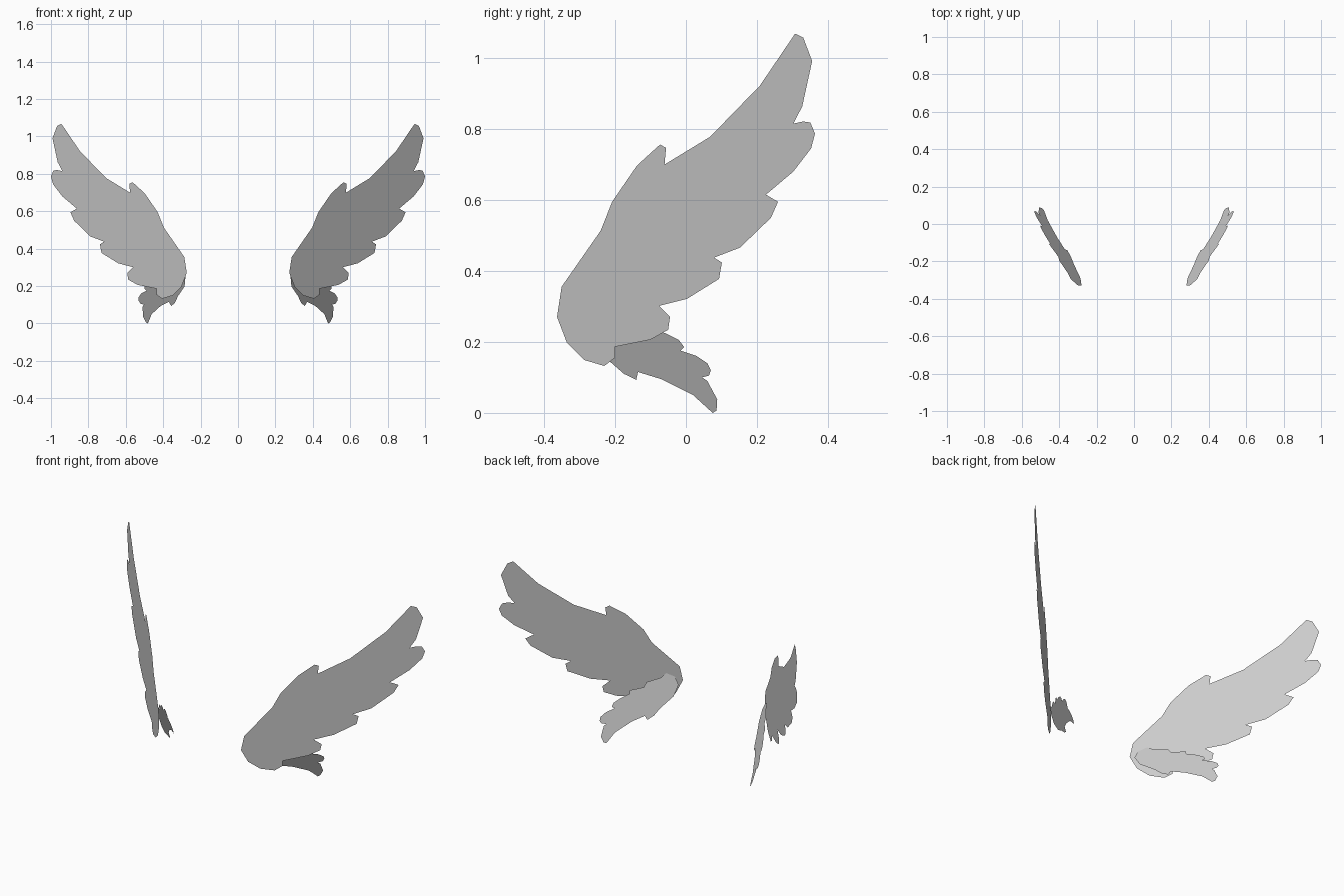
import bpy
import bmesh

cube = bpy.data.objects.get("Cube")
if cube:
    bpy.data.objects.remove(cube, do_unlink=True)

# One pale grey for every feather
grey = bpy.data.materials.new("pale_grey")
grey.use_nodes = True
colour = (0.6, 0.6, 0.6, 1)
grey.diffuse_color = colour
grey.node_tree.nodes["Principled BSDF"].inputs["Base Color"].default_value = colour

# Profiles are (y, z) outlines, listed feather by feather
WING_FEATHERS = [
    (.307, 1.067), (.33, 1.056), (.355, .99), (.327, .862),    # tip feather
    (.302, .814), (.33, .82), (.35, .817), (.363, .786),       # second feather
    (.352, .744), (.302, .679),
    (.225, .614), (.259, .594), (.239, .549), (.152, .465),    # third feather
    (.079, .437), (.101, .423), (.093, .377), (.003, .321),    # fourth feather
    (-.076, .301), (-.045, .27), (-.05, .234), (-.1, .206),    # last feather
]
WING_ROOT = [
    (-.2, .186), (-.2, .155), (-.23, .132), (-.287, .149),
    (-.335, .197), (-.363, .27), (-.35, .355),
]
WING_LEADING_EDGE = [
    (-.24, .513), (-.208, .594), (-.138, .696), (-.073, .755),
    (-.056, .746), (-.06, .699), (.068, .777), (.208, .921),
]
SMALL_TRAILING_EDGE = [
    (-.33, .254), (-.327, .298), (-.294, .322), (-.263, .302),
    (-.195, .289), (-.175, .264), (-.108, .258), (-.103, .24),
    (-.06, .225), (-.02, .205), (-.005, .185), (-.015, .175),
    (.03, .16), (.06, .14), (.07, .12), (.065, .105), (.045, .1),
]
SMALL_LEADING_EDGE = [
    (.06, .09), (.088, .038), (.086, .006), (.075, 0), (.02, .05),
    (-.07, .095), (-.135, .115), (-.14, .093), (-.175, .11),
    (-.215, .145), (-.291, .197),
]


def wing_plane(y, z):
    """Upright sheet sweeping outwards towards the back."""
    return 0.637 + y


def small_plane(y, z):
    """Leaning sheet tucked inside the main wing."""
    return 0.424 + 0.772 * y + 0.4385 * z


def feather_sheet(name, outline, plane, side):
    """Fill an outline as a flat sheet on the given plane."""
    bm = bmesh.new()
    verts = [bm.verts.new((side * plane(y, z), y, z)) for y, z in outline]
    face = bm.faces.new(verts)
    face.normal_update()
    # Both sides face outwards
    if face.normal.x * side < 0:
        face.normal_flip()
    bmesh.ops.triangulate(bm, faces=[face])
    mesh = bpy.data.meshes.new(name)
    bm.to_mesh(mesh)
    bm.free()
    mesh.materials.append(grey)
    sheet = bpy.data.objects.new(name, mesh)
    bpy.context.collection.objects.link(sheet)
    return sheet


# Build the mirrored pair of wings
for label, side in (("left", 1), ("right", -1)):
    feather_sheet(label + "_main_wing",
                  WING_FEATHERS + WING_ROOT + WING_LEADING_EDGE,
                  wing_plane, side)
    feather_sheet(label + "_small_wing",
                  SMALL_TRAILING_EDGE + SMALL_LEADING_EDGE,
                  small_plane, side)
